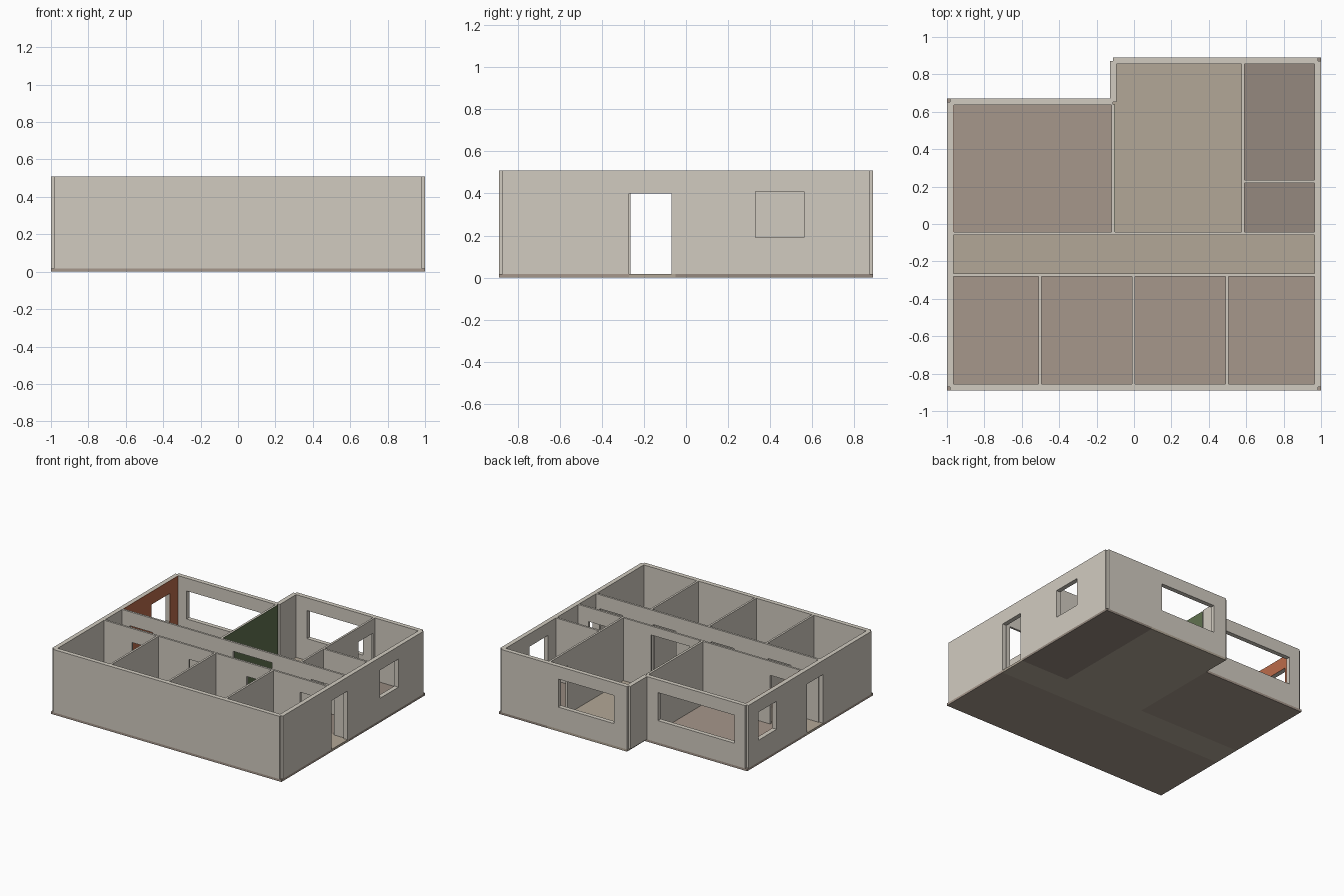
import bpy, bmesh
from mathutils import Vector

if "Cube" in bpy.data.objects:
    bpy.data.objects.remove(bpy.data.objects["Cube"])

FLOOR, TOP = 0.018, 0.51       # slab top and wall top
EXT, INT = 0.035, 0.016        # outer and inner wall thickness
DOOR, WIN = (FLOOR, 0.40), (0.19, 0.41)


def material(name, rgb):
    m = bpy.data.materials.new(name)
    m.diffuse_color = (*rgb, 1)
    m.use_nodes = True
    m.node_tree.nodes["Principled BSDF"].inputs["Base Color"].default_value = m.diffuse_color
    return m


PLASTER = material("plaster", (0.64, 0.60, 0.53))
ORANGE = material("orange_paint", (0.50, 0.15, 0.07))
GREEN = material("green_paint", (0.12, 0.17, 0.08))
WOOD = material("wood_floor", (0.38, 0.31, 0.26))
TILE = material("pale_floor", (0.45, 0.39, 0.31))
DARK = material("dark_floor", (0.30, 0.25, 0.21))


def finish(name, bm, mat):
    bmesh.ops.recalc_face_normals(bm, faces=bm.faces)
    me = bpy.data.meshes.new(name)
    bm.to_mesh(me)
    bm.free()
    me.materials.append(mat)
    bpy.context.collection.objects.link(bpy.data.objects.new(name, me))


def floor(name, x0, x1, y0, y1, mat):
    bm = bmesh.new()
    bmesh.ops.create_cube(bm, size=1)
    for v in bm.verts:
        v.co = ((x0, x1)[v.co.x > 0], (y0, y1)[v.co.y > 0], (0, FLOOR)[v.co.z > 0])
    finish(name, bm, mat)


def wall(name, axis, pos, a, b, thick, holes=(), mat=PLASTER):
    """Wall along x or y, centred on pos; holes are (start, end, (bottom, top))."""
    us = sorted({a, b, *(h[0] for h in holes), *(h[1] for h in holes)})
    zs = sorted({FLOOR, TOP, *(z for h in holes for z in h[2])})
    p = pos - thick / 2

    def co(u, z):
        return (u, p, z) if axis == "x" else (p, u, z)

    bm = bmesh.new()
    for u0, u1 in zip(us, us[1:]):
        for z0, z1 in zip(zs, zs[1:]):
            u, z = (u0 + u1) / 2, (z0 + z1) / 2
            if any(h[0] < u < h[1] and h[2][0] < z < h[2][1] for h in holes):
                continue
            bm.faces.new([bm.verts.new(co(*c)) for c in
                          ((u0, z0), (u1, z0), (u1, z1), (u0, z1))])
    bmesh.ops.remove_doubles(bm, verts=bm.verts, dist=1e-5)
    ext = bmesh.ops.extrude_face_region(bm, geom=bm.faces[:], use_keep_orig=True)
    shift = Vector((0, thick, 0) if axis == "x" else (thick, 0, 0))
    bmesh.ops.translate(bm, vec=shift,
                        verts=[g for g in ext["geom"] if isinstance(g, bmesh.types.BMVert)])
    finish(name, bm, mat)


# Floor slabs
floor("bedroom_floor", -1, 1, -0.89, -0.272, WOOD)
floor("corridor_floor", -1, 1, -0.272, -0.051, TILE)
floor("living_floor", -1, -0.111, -0.051, 0.67, WOOD)
floor("kitchen_floor", -0.111, 0.583, -0.051, 0.89, TILE)
floor("bathroom_floor", 0.583, 1, -0.051, 0.89, DARK)

# Outer walls meet on their centre lines, leaving small corner notches
E = 0.9825
left_window = (0.305, 0.53, WIN)
end_door = (-0.27, -0.07, DOOR)
wall("front_wall", "x", -0.8725, -E, E, EXT)
wall("left_wall", "y", -E, -0.8725, 0.6525, EXT, [end_door, left_window])
wall("right_wall", "y", E, -0.8725, 0.8725, EXT, [end_door, (0.33, 0.56, WIN)])
wall("living_back_wall", "x", 0.6525, -E, -0.112, EXT, [(-0.89, -0.225, WIN)])
wall("kitchen_back_wall", "x", 0.8725, -0.112, E, EXT, [(0.0, 0.485, WIN)])
wall("step_wall", "y", -0.112, 0.6525, 0.8725, EXT)

# Corridor walls with their doorways
wall("corridor_front_wall", "x", -0.2725, -0.966, 0.966, INT,
     [(x, x + 0.2, DOOR) for x in (-0.725, -0.23, 0.27, 0.735)])
wall("corridor_back_wall", "x", -0.051, -0.966, 0.966, INT,
     [(-0.9, -0.7, DOOR), (0.0, 0.335, (FLOOR, 0.44)), (0.675, 0.875, DOOR)])

# Room partitions
for i, x in enumerate((-0.502, -0.003, 0.497)):
    wall(f"bedroom_partition_{i + 1}", "y", x, -0.856, -0.28, INT)
wall("kitchen_left_partition", "y", -0.111, -0.043, 0.64, INT)
wall("kitchen_right_partition", "y", 0.582, -0.043, 0.856, INT, [(0.65, 0.83, DOOR)])
wall("bathroom_partition", "x", 0.226, 0.59, 0.966, INT)

# Painted accent panels
wall("orange_accent_panel", "y", -0.964, -0.043, 0.636, 0.002, [left_window], ORANGE)
wall("green_accent_panel", "y", -0.102, -0.043, 0.64, 0.002, (), GREEN)
